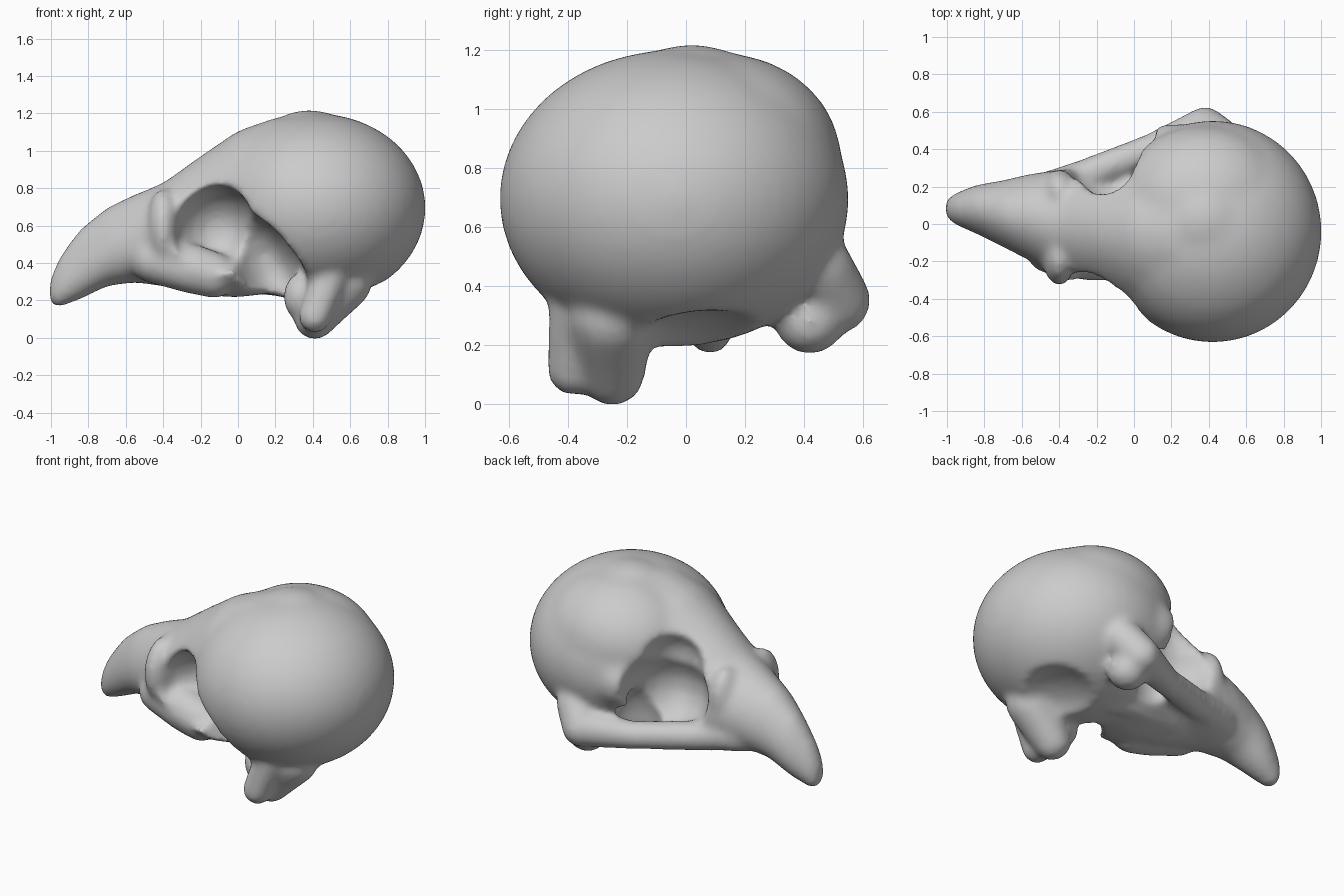
import bpy, bmesh
from math import cos, sin, pi, radians
from mathutils import Vector, Matrix, Euler

cube = bpy.data.objects.get("Cube")
if cube:
    bpy.data.objects.remove(cube)

bone = bpy.data.materials.new("bone grey")
bone.use_nodes = True
bone.diffuse_color = (0.6, 0.6, 0.6, 1)
bone.node_tree.nodes["Principled BSDF"].inputs["Base Color"].default_value = (0.6, 0.6, 0.6, 1)


def ball(bm, centre, radii, turn=(0, 0, 0), sides=20):
    """Ellipsoid with turn in degrees."""
    rot = Euler([radians(a) for a in turn]).to_matrix().to_4x4()
    mat = Matrix.Translation(centre) @ rot @ Matrix.Diagonal((*radii, 1))
    bmesh.ops.create_uvsphere(bm, u_segments=sides, v_segments=sides // 2, radius=1, matrix=mat)


def loft(bm, rings):
    """Closed skin over rings of points."""
    loops = [[bm.verts.new(p) for p in ring] for ring in rings]
    n = len(loops[0])
    for a, b in zip(loops, loops[1:]):
        for i in range(n):
            j = (i + 1) % n
            bm.faces.new((a[i], a[j], b[j], b[i]))
    bm.faces.new(loops[0][::-1])
    bm.faces.new(loops[-1])


def tube(bm, path):
    """Chain of overlapping balls along (x, y, z, radius) stations."""
    for a, b in zip(path, path[1:]):
        a, b = Vector(a), Vector(b)
        for k in range(9):
            p = a.lerp(b, k / 8)
            ball(bm, p[:3], [p[3]] * 3, sides=14)


def make(name, bm):
    mesh = bpy.data.meshes.new(name)
    bm.to_mesh(mesh)
    bm.free()
    ob = bpy.data.objects.new(name, mesh)
    bpy.context.collection.objects.link(ob)
    return ob


def remesh(ob, size):
    mod = ob.modifiers.new("fuse", 'REMESH')
    mod.mode = 'VOXEL'
    mod.voxel_size = size


def bake(ob):
    """Freeze the modifiers into the mesh."""
    deps = bpy.context.evaluated_depsgraph_get()
    mesh = bpy.data.meshes.new_from_object(ob.evaluated_get(deps))
    ob.modifiers.clear()
    ob.data = mesh


# Beak and face: x, middle y, half width, underside z, top z
stations = [
    (-1.01, .085, .05, .15, .31), (-.96, .08, .085, .155, .43),
    (-.85, .08, .13, .20, .58), (-.7, .055, .18, .275, .70),
    (-.55, .035, .235, .295, .77), (-.4, .0, .29, .275, .83),
    (-.2, -.02, .34, .225, .975), (0, -.04, .42, .215, 1.11),
    (.2, -.04, .48, .24, 1.18), (.4, -.04, .5, .25, 1.2)]
rings = []
for x, y, w, lo, hi in stations:
    ring = []
    for i in range(24):
        t = 2 * pi * i / 24
        # narrow the roof of the beak a little
        taper = 1 - .12 * sin(t)
        ring.append((x, y + w * cos(t) * taper, (lo + hi) / 2 + (hi - lo) / 2 * sin(t)))
    rings.append(ring)
bm = bmesh.new()
loft(bm, rings)

# Braincase, its fuller left shoulder, crown bump, ridge behind left socket
ball(bm, (.42, -.04, .695), (.585, .595, .505), sides=40)
ball(bm, (.38, .115, .82), (.47, .415, .37), sides=32)
ball(bm, (.38, .02, 1.13), (.18, .18, .09))
ball(bm, (.2, .41, .66), (.15, .13, .15))
bmesh.ops.recalc_face_normals(bm, faces=bm.faces)
solid = make("skull_solid", bm)
remesh(solid, .035)
bake(solid)

# Hollows: eye sockets, gaps behind them, left temple, skull base
hollows = [
    ((-.13, .43, .63), (.26, .36, .27), (15, 0, 12)),
    ((-.15, .37, .80), (.19, .25, .22), (0, 0, 18)),
    ((.12, .33, .32), (.16, .12, .28), (0, 0, 25)),
    ((-.14, -.42, .58), (.24, .36, .25), (0, 0, -8)),
    ((.16, -.44, .36), (.18, .36, .35), (0, -30, -6)),
    ((.38, .64, .52), (.15, .12, .14), (0, 0, 0)),
    ((.64, .08, .17), (.28, .28, .14), (0, -12, 0)),
]
cutters = []
for centre, radii, turn in hollows:
    bm = bmesh.new()
    ball(bm, centre, radii, turn)
    cutter = make("hollow_cutter", bm)
    cutter.hide_render = True
    mod = solid.modifiers.new("hollow", 'BOOLEAN')
    mod.operation = 'DIFFERENCE'
    mod.solver = 'EXACT'
    mod.object = cutter
    cutters.append(cutter)
bake(solid)

# Struts and knobs, fused to the hollowed skull
bm = bmesh.new()
bm.from_mesh(solid.data)
for helper in cutters + [solid]:
    bpy.data.objects.remove(helper)
# left cheek bar and jaw joint
tube(bm, [(-.5, .16, .42, .11), (-.25, .265, .37, .09), (.1, .405, .335, .085),
          (.38, .515, .35, .115), (.46, .45, .46, .12)])
ball(bm, (.4, .42, .28), (.12, .12, .115))
# right jaw stump
tube(bm, [(-.45, -.14, .42, .13), (-.25, -.17, .37, .135), (-.13, -.18, .335, .125)])
# rims in front of each socket
ball(bm, (-.4, .17, .62), (.09, .125, .19))
ball(bm, (-.4, -.175, .59), (.09, .155, .21))
# palate bones and wall between the sockets
ball(bm, (-.35, .06, .37), (.32, .24, .09))
tube(bm, [(-.2, .1, .32, .08), (.1, .1, .3, .07), (.3, .08, .29, .08)])
ball(bm, (.08, -.01, .5), (.22, .07, .28))
# right jaw joint with its two lobes and the web behind
tube(bm, [(.41, -.385, .115, .09), (.49, -.37, .32, .1)])
tube(bm, [(.41, -.25, .105, .115), (.57, -.25, .3, .15)])
ball(bm, (.34, -.25, .22), (.1, .1, .13))
skull = make("bird_skull", bm)
remesh(skull, .02)
soften = skull.modifiers.new("soften", 'SMOOTH')
soften.factor = .5
soften.iterations = 14
bake(skull)

skull.data.materials.clear()
skull.data.materials.append(bone)
for poly in skull.data.polygons:
    poly.use_smooth = True
    poly.material_index = 0
